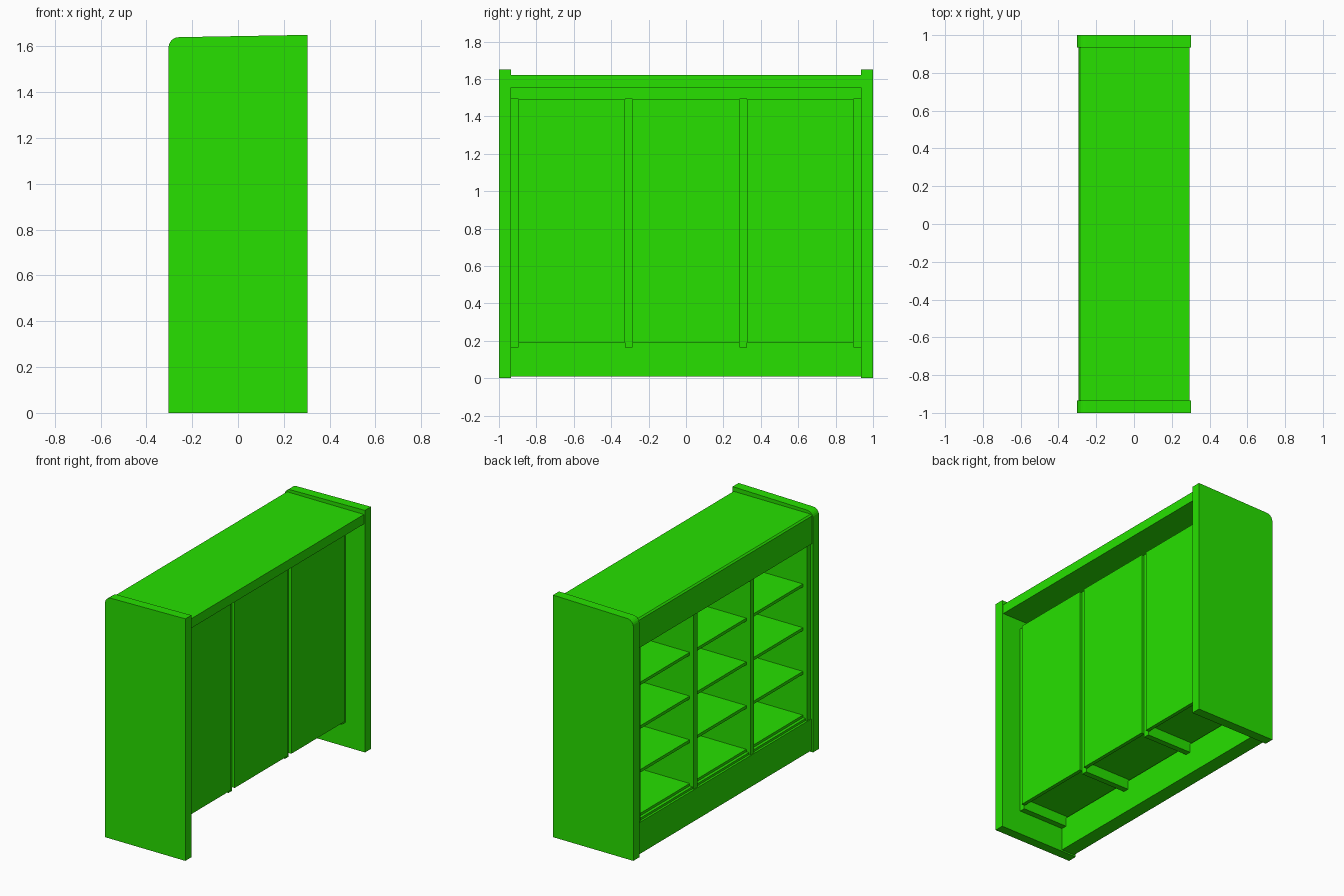
import bpy, bmesh, math

old = bpy.data.objects.get("Cube")
if old:
    bpy.data.objects.remove(old, do_unlink=True)

green = bpy.data.materials.new("bright_green")
colour = (0.02, 0.75, 0.0, 1)
green.use_nodes = True
green.diffuse_color = colour
green.node_tree.nodes["Principled BSDF"].inputs["Base Color"].default_value = colour


def extrude_y(name, profile, y0, y1):
    """Extrude an (x, z) outline from y0 to y1."""
    bm = bmesh.new()
    face = bm.faces.new([bm.verts.new((x, y0, z)) for x, z in profile])
    new = bmesh.ops.extrude_face_region(bm, geom=[face])["geom"]
    moved = [v for v in new if isinstance(v, bmesh.types.BMVert)]
    bmesh.ops.translate(bm, verts=moved, vec=(0, y1 - y0, 0))
    bmesh.ops.recalc_face_normals(bm, faces=bm.faces)
    mesh = bpy.data.meshes.new(name)
    bm.to_mesh(mesh)
    bm.free()
    mesh.materials.append(green)
    obj = bpy.data.objects.new(name, mesh)
    bpy.context.collection.objects.link(obj)
    return obj


def box(name, x, y, z):
    outline = [(x[0], z[0]), (x[1], z[0]), (x[1], z[1]), (x[0], z[1])]
    return extrude_y(name, outline, *y)


DEPTH = 0.303     # half depth of the end panels
INNER = 0.935     # inner face of the end panels
FRONT = -0.285    # open side of the shelving
RAIL = -0.19      # inner face of the header and plinth
BACK = 0.155      # rear of the uprights

# End panels with one rounded top corner and a slightly sloping top
radius = 0.045
arc = [(-DEPTH + radius - radius * math.cos(a), 1.595 + radius * math.sin(a))
       for a in (math.radians(15 * i) for i in range(7))]
end_outline = [(DEPTH, 0), (DEPTH, 1.65)] + arc[::-1] + [(-DEPTH, 0)]
extrude_y("end_panel_left", end_outline, INNER, 1)
extrude_y("end_panel_right", end_outline, -1, -INNER)

# Canopy: roof board and header fascia in one outline, chamfered at the front
canopy = [(0.295, 1.555), (0.295, 1.62), (FRONT, 1.62), (FRONT - 0.01, 1.61),
          (FRONT - 0.01, 1.42), (RAIL, 1.42), (RAIL, 1.555)]
extrude_y("canopy", canopy, -INNER, INNER)

# Plinth along the open side
box("plinth", (FRONT - 0.005, RAIL), (-INNER, INNER), (0.01, 0.225))

# Uprights
centres = [-0.915, -0.305, 0.305, 0.915]
for i, y in enumerate(centres):
    box(f"upright_{i + 1}", (FRONT, BACK), (y - 0.02, y + 0.02), (0.165, 1.495))

# Back panels standing proud of the uprights, shelves and base lip for each bay
for bay in range(3):
    span = (centres[bay] + 0.02, centres[bay + 1] - 0.02)
    box(f"back_panel_{bay + 1}", (BACK - 0.005, BACK + 0.02), span, (0.19, 1.49))
    for level in range(4):
        z = 0.237 + 0.298 * level
        box(f"shelf_{bay + 1}_{level + 1}", (-0.255, BACK - 0.005), span, (z, z + 0.02))
    box(f"base_lip_{bay + 1}", (-0.275, -0.235), span, (0.225, 0.24))
